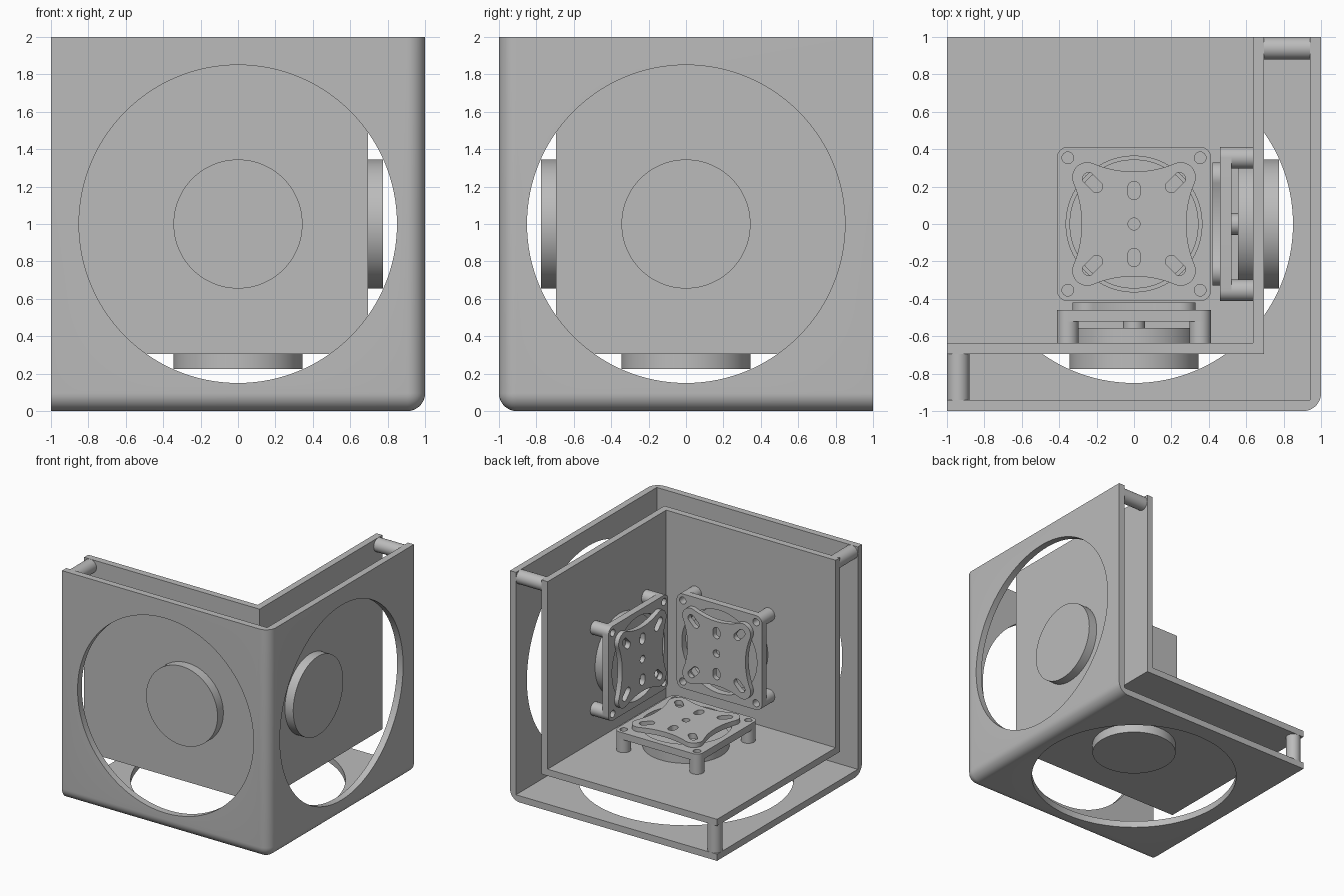
import bpy, bmesh
from math import sin, cos, radians, atan2, degrees
from mathutils import Matrix

if "Cube" in bpy.data.objects:
    bpy.data.objects.remove(bpy.data.objects["Cube"])

grey = bpy.data.materials.new("plain grey")
grey.use_nodes = True
grey.diffuse_color = (0.5, 0.5, 0.5, 1)
grey.node_tree.nodes["Principled BSDF"].inputs["Base Color"].default_value = (0.5, 0.5, 0.5, 1)


def arc(cx, cy, r, a0, a1, n):
    """Points along an arc, angles in degrees."""
    angles = [radians(a0 + (a1 - a0) * i / n) for i in range(n + 1)]
    return [(cx + r * cos(a), cy + r * sin(a)) for a in angles]


def circle(cx, cy, r, n=32):
    return arc(cx, cy, r, 0, 360, n)[:-1]


def slot(x0, y0, x1, y1, r):
    a = degrees(atan2(y1 - y0, x1 - x0))
    return arc(x1, y1, r, a - 90, a + 90, 10) + arc(x0, y0, r, a + 90, a + 270, 10)


def solid(name, outlines, z0, z1):
    """Extrude one or more closed outlines from z0 to z1."""
    bm = bmesh.new()
    for pts in outlines:
        low = [bm.verts.new((x, y, z0)) for x, y in pts]
        high = [bm.verts.new((x, y, z1)) for x, y in pts]
        bm.faces.new(low[::-1])
        bm.faces.new(high)
        for i in range(len(pts)):
            j = (i + 1) % len(pts)
            bm.faces.new((low[i], low[j], high[j], high[i]))
    return add(name, bm)


def add(name, bm):
    bmesh.ops.recalc_face_normals(bm, faces=bm.faces)
    mesh = bpy.data.meshes.new(name)
    bm.to_mesh(mesh)
    bm.free()
    mesh.materials.append(grey)
    ob = bpy.data.objects.new(name, mesh)
    bpy.context.collection.objects.link(ob)
    return ob


def cut(ob, cutter):
    """Subtract the cutter and remove it."""
    bpy.context.view_layer.update()
    mod = ob.modifiers.new("cut", "BOOLEAN")
    mod.operation, mod.solver, mod.object = "DIFFERENCE", "EXACT", cutter
    deps = bpy.context.evaluated_depsgraph_get()
    mesh = bpy.data.meshes.new_from_object(ob.evaluated_get(deps))
    ob.modifiers.clear()
    ob.data = mesh
    bpy.data.objects.remove(cutter)


def frame(u, v, w, origin):
    m = Matrix((u, v, w)).transposed().to_4x4()
    m.translation = origin
    return m


# Each side has its own frame whose z points inward
sides = {
    "floor": frame((1, 0, 0), (0, 1, 0), (0, 0, 1), (0, 0, 0)),
    "front": frame((-1, 0, 0), (0, 0, 1), (0, 1, 0), (0, -1, 1)),
    "left": frame((0, -1, 0), (0, 0, 1), (-1, 0, 0), (1, 0, 1)),
}


def corner_block(name, inset, over=0.0, round_edges=0.0):
    """Box reaching from the inset corner to the three open sides."""
    a, b = -1 - over, 1 - inset
    ob = solid(name, [[(a, -b), (b, -b), (b, 1 + over), (a, 1 + over)]], inset, 2 + over)
    if round_edges:
        bm = bmesh.new()
        bm.from_mesh(ob.data)
        near = lambda v: (v.co.x > 0.9) + (v.co.y < -0.9) + (v.co.z < 0.1)
        edges = [e for e in bm.edges if sum(near(v) for v in e.verts) == 5]
        bmesh.ops.bevel(bm, geom=edges, offset=round_edges, segments=10,
                        profile=0.5, affect="EDGES")
        bm.to_mesh(ob.data)
        bm.free()
    return ob


# Outer shell: rounded corner with a large round opening in each wall
outer = corner_block("outer_shell", 0, round_edges=0.095)
cut(outer, corner_block("cutter", 0.058, over=0.1))
for m in sides.values():
    hole = solid("cutter", [circle(0, 0, 0.85, 128)], -0.03, 0.09)
    hole.matrix_world = m
    cut(outer, hole)

# Inner shell
inner = corner_block("inner_shell", 0.305)
cut(inner, corner_block("cutter", 0.363, over=0.1))

# Posts joining the shells at the three free corners
post_spots = {"floor": (-0.94, 0.94), "front": (0.94, 0.94), "left": (-0.94, 0.94)}
for side, (u, v) in post_spots.items():
    post = solid(side + "_post", [circle(u, v, 0.06)], 0.05, 0.31)
    post.matrix_world = sides[side]

# Mount parts, made once in the floor frame
signs = [(1, 1), (-1, 1), (-1, -1), (1, -1)]
bolt, half = 0.354, 0.058
drum = solid("drum", [circle(0, 0, 0.345, 96)], 0.225, 0.445)
hub = solid("hub", [circle(0, 0, half)], 0.44, 0.535)

# Square bracket with rounded corners, round opening and legs
square = []
for i, (sx, sy) in enumerate(signs):
    square += arc(sx * bolt, sy * bolt, half, 90 * i, 90 * i + 90, 8)
bracket = solid("bracket", [square], 0.48, 0.54)
bolts = [circle(sx * bolt, sy * bolt, 0.031, 24) for sx, sy in signs]
cut(bracket, solid("cutter", bolts + [circle(0, 0, 0.363, 96)], 0.45, 0.6))
legs = solid("legs", [circle(sx * bolt, sy * bolt, half) for sx, sy in signs], 0.36, 0.482)
cut(legs, solid("cutter", bolts, 0.37, 0.6))

# Four-lobed slotted plate with hollow sides
star = []
for i, (sx, sy) in enumerate(signs):
    a = 90 * i
    star += arc(sx * 0.25, sy * 0.25, 0.08, a - 22.6, a + 112.6, 14)
    cx, cy = 0.85 * cos(radians(a + 90)), 0.85 * sin(radians(a + 90))
    star += arc(cx, cy, 0.57, a + 292.6, a + 247.4, 16)[1:-1]
plate = solid("slotted_plate", [star], 0.535, 0.58)
slots = [slot(sx * 0.2, sy * 0.2, sx * 0.243, sy * 0.243, 0.032) for sx, sy in signs]
slots += [slot(0, s * 0.163, 0, s * 0.195, 0.033) for s in (1, -1)]
cut(plate, solid("cutter", slots + [circle(0, 0, 0.032, 24)], 0.5, 0.6))

# Repeat the mount on every side
for part in (drum, hub, bracket, legs, plate):
    base = part.name
    for side in ("front", "left"):
        twin = bpy.data.objects.new(side + "_" + base, part.data.copy())
        twin.matrix_world = sides[side]
        bpy.context.collection.objects.link(twin)
    part.name = "floor_" + base

# Smooth the curved surfaces, keep edges sharp
bpy.ops.object.select_all(action="DESELECT")
for ob in bpy.context.collection.objects:
    if ob.type == "MESH":
        ob.select_set(True)
        bpy.context.view_layer.objects.active = ob
bpy.ops.object.shade_smooth_by_angle(angle=radians(30))
